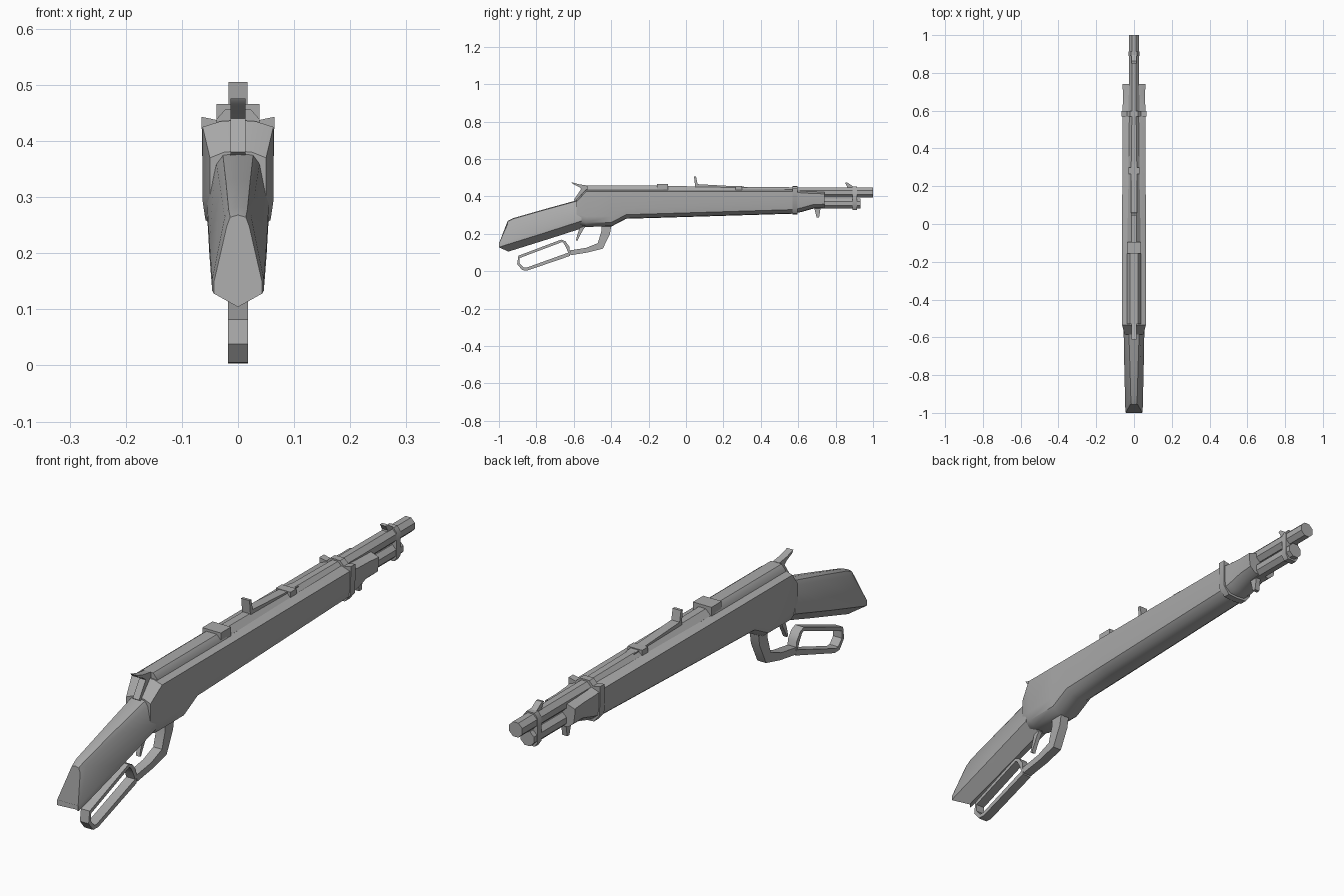
import bpy, bmesh, math
from mathutils import Vector

if "Cube" in bpy.data.objects:
    bpy.data.objects.remove(bpy.data.objects["Cube"], do_unlink=True)

metal = bpy.data.materials.new("plain grey")
metal.use_nodes = True
GREY = (0.4, 0.4, 0.4, 1)
metal.diffuse_color = GREY
metal.node_tree.nodes["Principled BSDF"].inputs["Base Color"].default_value = GREY
parts = []


def loft(name, rings, closed=False):
    """Skin a series of equal point rings; cap the ends unless closed."""
    bm = bmesh.new()
    rows = [[bm.verts.new(p) for p in ring] for ring in rings]
    n = len(rows[0])
    pairs = list(zip(rows, rows[1:])) + ([(rows[-1], rows[0])] if closed else [])
    for a, b in pairs:
        for i in range(n):
            j = (i + 1) % n
            bm.faces.new((a[i], a[j], b[j], b[i]))
    if not closed:
        bm.faces.new(rows[0])
        bm.faces.new(rows[-1])
    bmesh.ops.recalc_face_normals(bm, faces=bm.faces)
    mesh = bpy.data.meshes.new(name)
    bm.to_mesh(mesh)
    bm.free()
    obj = bpy.data.objects.new(name, mesh)
    bpy.context.collection.objects.link(obj)
    mesh.materials.append(metal)
    parts.append(obj)
    return obj


def mirrored(half):
    """Complete a half ring whose first and last points lie on x = 0."""
    return half + [(-x, y, z) for x, y, z in half[-2:0:-1]]


def side_plate(name, outline, w):
    """Extrude a (y, z) outline across the width."""
    return loft(name, [[(x, y, z) for y, z in outline] for x in (-w, w)])


def strap(name, path, w, closed=False):
    """Flat bar following (y, z, half thickness) points."""
    rings, n = [], len(path)
    for i, (y, z, h) in enumerate(path):
        a = path[i - 1] if i or closed else path[i]
        b = path[(i + 1) % n] if i < n - 1 or closed else path[i]
        d = Vector((b[0] - a[0], b[1] - a[1])).normalized()
        oy, oz = -d.y * h, d.x * h
        rings.append([(-w, y - oy, z - oz), (w, y - oy, z - oz),
                      (w, y + oy, z + oz), (-w, y + oy, z + oz)])
    return loft(name, rings, closed)


def tube(name, stations, sides=8):
    """Round bar along y from (y, z centre, radius) stations."""
    angles = [math.tau * (i + 0.5) / sides for i in range(sides)]
    k = 1 / math.cos(math.pi / sides)
    return loft(name, [[(r * k * math.cos(a), y, z + r * k * math.sin(a))
                        for a in angles] for y, z, r in stations])


def box(name, x, y0, y1, z0, z1):
    return side_plate(name, [(y0, z0), (y1, z0), (y1, z1), (y0, z1)], x)


# Receiver and fore-end: y, half width, bottom, shoulder height
body = [(-.585, .05, .25, .37), (-.535, .063, .237, .425), (-.40, .063, .238, .425),
        (-.32, .063, .28, .425), (-.115, .063, .286, .425), (.57, .061, .307, .425),
        (.62, .06, .317, .418), (.68, .058, .334, .415), (.74, .061, .336, .413)]
loft("receiver_and_fore_end", [mirrored([
    (0, y, b), (w * .55, y, b + .003), (w * .92, y, b + .022), (w, y, b + .055),
    (w, y, t), (w * .5, y, t + .01), (0, y, t + .012)]) for y, w, b, t in body])

# Bolt cover along the receiver top
loft("bolt_cover", [mirrored([(0, y, .40), (.04, y, .40), (.038, y, z - .018),
                              (.022, y, z), (0, y, z)])
                    for y, z in ((-.53, .457), (-.12, .457))])
box("receiver_ring", .038, -.155, -.095, .43, .466)

# Stock: top y, z, half width, then lower edge y, z, half width
stock = [(-.955, .268, .02, -1, .128, .043), (-.925, .283, .024, -.985, .133, .046),
         (-.75, .333, .031, -.78, .197, .051), (-.55, .388, .04, -.56, .268, .055)]
loft("stock", [mirrored([
    (0, ty, tz), (tw * .7, ty, tz - .004), (tw, ty, tz - .02),
    (ew, ey, ez + .02), (ew, ey, ez), (0, ey + .05, ez - .024)])
    for ty, tz, tw, ey, ez, ew in stock])

# Barrel and magazine tube
tube("barrel", [(-.13, .42, .035), (.1, .42, .033), (.6, .42, .028), (1, .42, .027)])
tube("magazine_tube", [(.6, .362, .027), (.932, .362, .027)])

# Bands around barrel and fore-end
band = mirrored([(0, 0, .304), (.04, 0, .307), (.063, 0, .335), (.065, 0, .443),
                 (.036, 0, .437), (.02, 0, .453), (0, 0, .454)])
loft("fore_end_band", [[(x, y, z) for x, _, z in band] for y in (.57, .597)])
muzzle = mirrored([(0, 0, .328), (.018, 0, .328), (.029, 0, .345), (.029, 0, .435),
                   (.016, 0, .452), (0, 0, .452)])
loft("muzzle_band", [[(x, y, z) for x, _, z in muzzle] for y in (.89, .913)])

# Sights
side_plate("front_sight", [(.85, .472), (.862, .474), (.9, .448), (.9, .435),
                           (.855, .435), (.862, .452)], .012)
side_plate("rear_sight_leaf", [(.043, .505), (.054, .505), (.062, .465), (.33, .45),
                               (.33, .435), (.05, .44)], .017)
box("rear_sight_crosspiece", .03, .265, .3, .43, .455)

# Sling stud under the fore-end
tube("sling_stud", [(.69, .33, .01), (.715, .33, .01)], 6)
side_plate("sling_stud_post", [(.685, .34), (.72, .34), (.712, .288), (.698, .288)], .01)

# Hammer
side_plate("hammer", [(-.612, .476), (-.575, .465), (-.53, .458), (-.52, .40),
                      (-.585, .37), (-.60, .38), (-.56, .44), (-.575, .452),
                      (-.605, .466)], .013)

# Lever: guard bow and finger loop
strap("lever_bow", [(-.425, .255, .027), (-.43, .205, .024), (-.458, .135, .02),
                    (-.53, .112, .013), (-.62, .098, .013)], .018)
strap("lever_loop", [(-.665, .162, .007), (-.893, .076, .007), (-.896, .04, .007),
                     (-.872, .012, .008), (-.85, .011, .008), (-.625, .09, .01),
                     (-.632, .128, .009), (-.65, .155, .007)], .018, True)

# Trigger
strap("trigger", [(-.545, .255, .013), (-.562, .22, .01), (-.575, .19, .007),
                  (-.585, .163, .004)], .008)

# Smooth shading with sharp edges kept
bpy.ops.object.select_all(action='DESELECT')
for obj in parts:
    obj.select_set(True)
bpy.context.view_layer.objects.active = parts[0]
bpy.ops.object.shade_smooth_by_angle(angle=math.radians(40))
